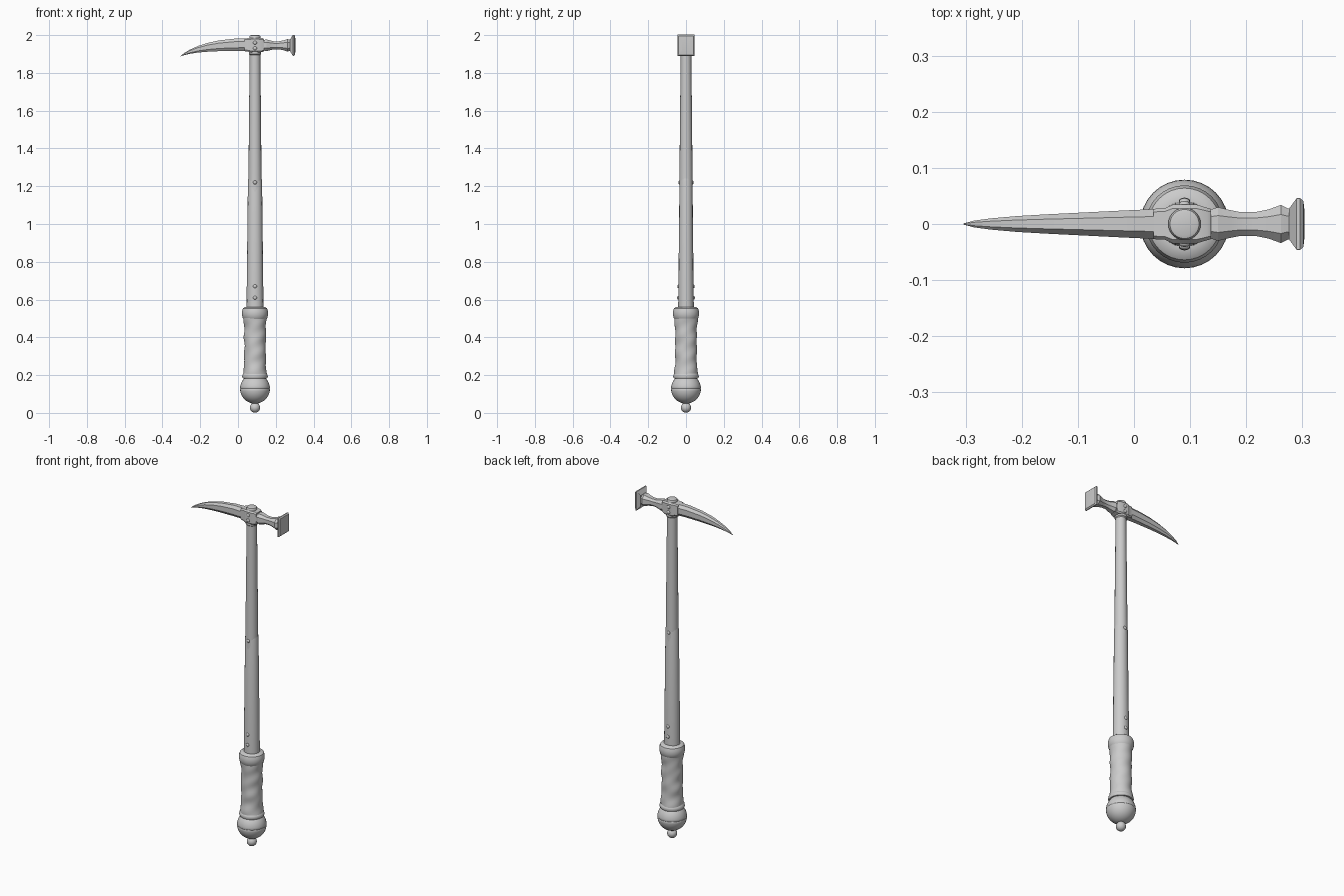
import bpy, bmesh, math
from mathutils import Vector

cube = bpy.data.objects.get("Cube")
if cube:
    bpy.data.objects.remove(cube, do_unlink=True)

AXIS = 0.09   # x position of the shaft
STEEL_Z = 1.946  # middle height of the head

grey = bpy.data.materials.new("plain grey")
grey.use_nodes = True
grey.diffuse_color = (0.6, 0.6, 0.6, 1)
grey.node_tree.nodes["Principled BSDF"].inputs["Base Color"].default_value = (0.6, 0.6, 0.6, 1)


def finish(name, bm, angle=35):
    bmesh.ops.recalc_face_normals(bm, faces=bm.faces)
    mesh = bpy.data.meshes.new(name)
    bm.to_mesh(mesh)
    bm.free()
    mesh.materials.append(grey)
    obj = bpy.data.objects.new(name, mesh)
    bpy.context.collection.objects.link(obj)
    bpy.ops.object.select_all(action='DESELECT')
    obj.select_set(True)
    bpy.context.view_layer.objects.active = obj
    bpy.ops.object.shade_smooth_by_angle(angle=math.radians(angle))
    return obj


def loft(name, rings, angle=35):
    """Skin a row of equal point rings and close both ends."""
    bm = bmesh.new()
    loops = [[bm.verts.new(p) for p in ring] for ring in rings]
    n = len(loops[0])
    for a, b in zip(loops, loops[1:]):
        for i in range(n):
            j = (i + 1) % n
            bm.faces.new((a[i], a[j], b[j], b[i]))
    bm.faces.new(loops[0])
    bm.faces.new(loops[-1])
    return finish(name, bm, angle)


def lathe(name, profile, sides=32, squash=1.0, lump=0.0, angle=35):
    """Turn (radius, height) pairs around the shaft axis."""
    rings = []
    for r, z in profile:
        ring = []
        for i in range(sides):
            t = math.tau * i / sides
            k = r + lump * (math.sin(2 * t + 50 * z) + math.sin(3 * t - 83 * z))
            ring.append((AXIS + k * math.cos(t), k * squash * math.sin(t), z))
        rings.append(ring)
    return loft(name, rings, angle)


def section(x, half_y, low, high, cut=0.35):
    """Chamfered rectangle across the x axis."""
    mid, half_z = (low + high) / 2, (high - low) / 2
    c = 1 - cut
    corners = [(1, c), (c, 1), (-c, 1), (-1, c), (-1, -c), (-c, -1), (c, -1), (1, -c)]
    return [(x, half_y * u, mid + half_z * v) for u, v in corners]


def arc(radius, mid_z, start, end, steps=12):
    """Round profile between two angles in degrees, from the bottom up."""
    angles = [math.radians(start + (end - start) * i / steps) for i in range(steps + 1)]
    return [(radius * math.cos(a), mid_z + radius * math.sin(a)) for a in angles]


# Pommel: small knob, ball with a seam, and neck
lathe("pommel_knob", arc(0.027, 0.028, -85, 85))
lathe("pommel_ball", arc(0.079, 0.128, -85, -2) + [(0.0775, 0.128)]
      + arc(0.079, 0.128, 2, 46, 6) + [(0.048, 0.19)])

# Grip: leather-like lumpy body between two rolled collars
lathe("grip_lower_collar", [(0.05, 0.18), (0.064, 0.183), (0.068, 0.192),
                            (0.066, 0.203), (0.058, 0.212)])
body = []
for i in range(25):
    f = i / 24
    body.append((0.057 + 0.006 * (2 * f - 1) ** 4 + 0.001 * math.sin(f * 22), 0.2 + 0.31 * f))
lathe("grip_body", body, lump=0.0011, angle=60)
lathe("grip_upper_collar", [(0.058, 0.493), (0.065, 0.503), (0.069, 0.52),
                            (0.069, 0.538), (0.064, 0.553), (0.052, 0.561), (0.04, 0.561)])

# Shaft: tapered upper pole and a slightly thicker sleeve below
lathe("shaft", [(0.036, 0.55), (0.035, 1.23), (0.028, 1.92)], sides=16)
lathe("shaft_sleeve", [(0.045, 0.55), (0.0375, 1.225), (0.0345, 1.243)],
      sides=16, squash=0.92)

# Head socket with its round cap and lower collar
loft("head_socket", [section(x, y, low, high, 0.2) for x, y, low, high in (
    (0.035, 0.027, 1.915, 1.982), (0.055, 0.028, 1.912, 1.984),
    (0.07, 0.035, 1.908, 1.986), (0.11, 0.035, 1.908, 1.986),
    (0.13, 0.029, 1.91, 1.984), (0.137, 0.027, 1.914, 1.98))], 25)
lathe("socket_collar", [(0.028, 1.895), (0.033, 1.9), (0.033, 1.915)], sides=24)
lathe("socket_cap", [(0.029, 1.98), (0.029, 1.992), (0.026, 1.998), (0.02, 2.0)], sides=24)

# Curved pick tapering to a drooping point
loft("pick", [section(*s, 0.5) for s in (
    (0.045, 0.027, 1.917, 1.982), (-0.02, 0.024, 1.917, 1.981),
    (-0.1, 0.02, 1.915, 1.972), (-0.16, 0.017, 1.912, 1.959),
    (-0.21, 0.014, 1.908, 1.943), (-0.255, 0.01, 1.901, 1.923),
    (-0.285, 0.006, 1.894, 1.905), (-0.304, 0.001, 1.887, 1.89))], 28)

# Hammer neck, waisted in the middle
loft("hammer_neck", [section(x, y, STEEL_Z - h, STEEL_Z + h, 0.5) for x, y, h in (
    (0.13, 0.024, 0.026), (0.15, 0.03, 0.031), (0.17, 0.025, 0.026),
    (0.19, 0.021, 0.021), (0.215, 0.021, 0.021), (0.24, 0.026, 0.026),
    (0.262, 0.034, 0.033), (0.274, 0.028, 0.03), (0.28, 0.027, 0.028))], 28)

# Square striking plate with a shallow crown
loft("striking_plate", [section(x, y, STEEL_Z - h, STEEL_Z + h, 0.02) for x, y, h in (
    (0.276, 0.027, 0.032), (0.29, 0.046, 0.055), (0.296, 0.046, 0.056),
    (0.302, 0.041, 0.05), (0.304, 0.022, 0.028))], 20)

# Rivets on the front and back of the shaft and the socket
rivets = bmesh.new()
for z, y in ((0.61, 0.041), (0.67, 0.040), (1.22, 0.0345), (1.93, 0.035), (1.96, 0.035)):
    for side in (-1, 1):
        made = bmesh.ops.create_uvsphere(rivets, u_segments=12, v_segments=8, radius=0.01)
        bmesh.ops.scale(rivets, vec=Vector((1, 0.6, 1)), verts=made["verts"])
        bmesh.ops.translate(rivets, vec=Vector((AXIS, side * y, z)), verts=made["verts"])
finish("rivets", rivets)
